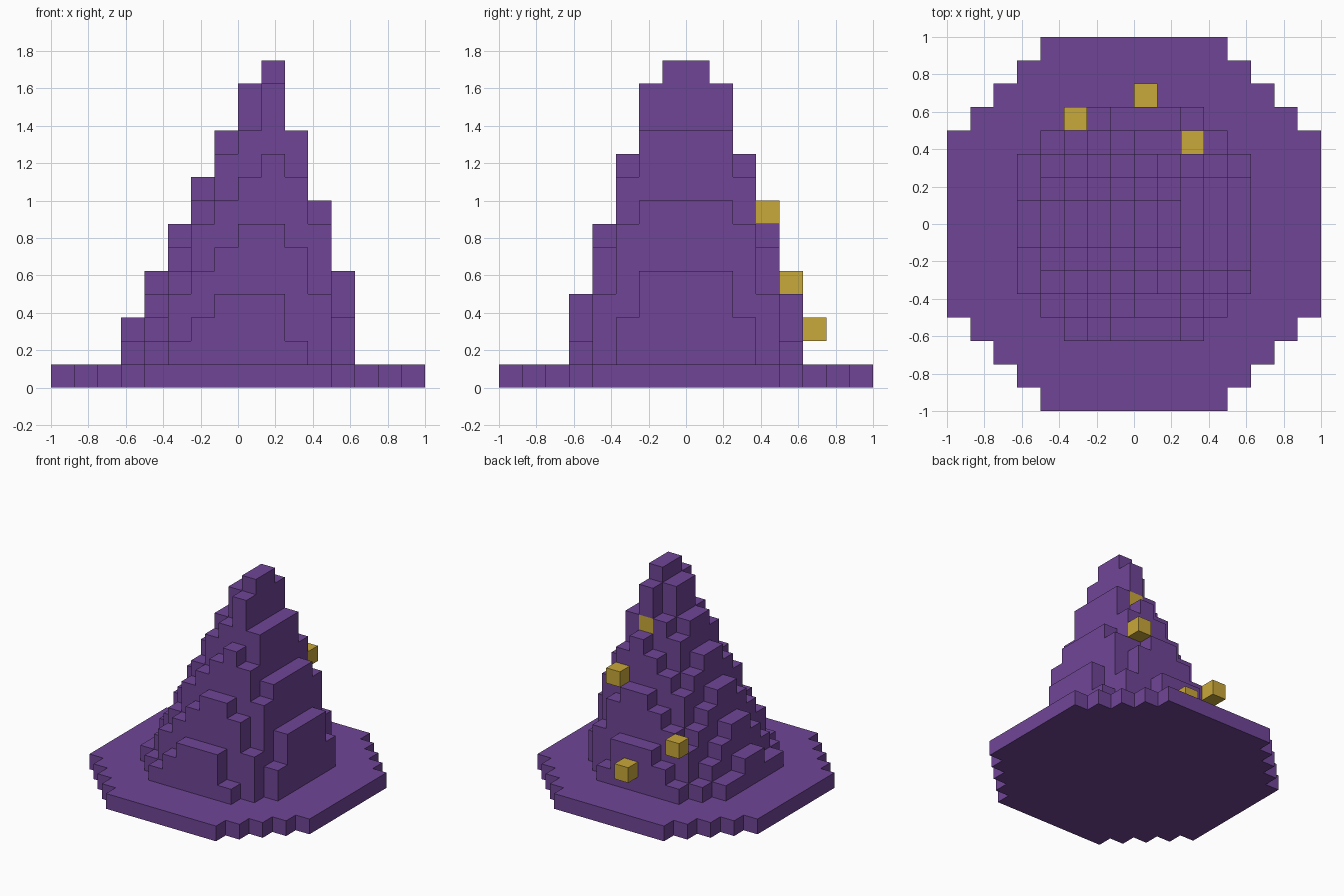
import bpy
import bmesh
from mathutils import Vector

UNIT = 0.125      # edge of one block
SPAN = range(-8, 8)

cube = bpy.data.objects.get("Cube")
if cube:
    bpy.data.objects.remove(cube, do_unlink=True)


def make_material(name, rgb):
    mat = bpy.data.materials.new(name)
    mat.use_nodes = True
    mat.diffuse_color = (*rgb, 1)
    mat.node_tree.nodes["Principled BSDF"].inputs["Base Color"].default_value = (*rgb, 1)
    return mat


def disc(layer, centre, radius, right_limit):
    """Blocks of one layer whose centres lie inside a circle."""
    return {(i, j, layer) for i in SPAN for j in SPAN
            if i < right_limit
            and (i + 0.5 - centre) ** 2 + (j + 0.5) ** 2 <= radius ** 2}


def build_blocks(name, cells, solid, mat):
    """Mesh the outer faces of the cells, skipping those against solid blocks."""
    bm = bmesh.new()
    corners = {}

    def vert(co):
        key = tuple(round(v) for v in co)
        if key not in corners:
            corners[key] = bm.verts.new(Vector(key) * UNIT)
        return corners[key]

    for cell in sorted(cells):
        middle = Vector(cell) + Vector((0.5, 0.5, 0.5))
        for axis in range(3):
            for sign in (-1, 1):
                normal = Vector((0, 0, 0))
                normal[axis] = sign
                if tuple(int(c + n) for c, n in zip(cell, normal)) in solid:
                    continue
                u = Vector((0, 0, 0))
                u[(axis + 1) % 3] = 0.5
                v = normal.cross(u)
                face_mid = middle + normal * 0.5
                bm.faces.new([vert(face_mid + a * u + b * v)
                              for a, b in ((-1, -1), (1, -1), (1, 1), (-1, 1))])
    mesh = bpy.data.meshes.new(name)
    bm.to_mesh(mesh)
    bm.free()
    mesh.materials.append(mat)
    obj = bpy.data.objects.new(name, mesh)
    bpy.context.collection.objects.link(obj)


purple = make_material("purple cloth", (0.159, 0.060, 0.305))
gold = make_material("gold", (0.584, 0.392, 0.042))

# Wide round brim, one block thick
brim = disc(0, 0, 8.4, 8)

# Cone that leans to one side, with a steeper stepped side on the right
crown = set()
for k in range(1, 14):
    crown |= disc(k, 0.15 * k, 5.684 - 0.345 * k, min(5, 5 - (k - 2) // 3))

# Gold studs spiralling up the back
studs = {"low_stud": (0, 5, 2), "middle_stud": (-3, 4, 4),
         "high_stud": (2, 3, 7), "top_stud": (1, 1, 10)}
crown -= set(studs.values())

cloth = brim | crown
build_blocks("hat_brim", brim, cloth, purple)
build_blocks("hat_crown", crown, cloth | set(studs.values()), purple)
for stud_name, stud_cell in studs.items():
    build_blocks(stud_name, {stud_cell}, cloth, gold)
